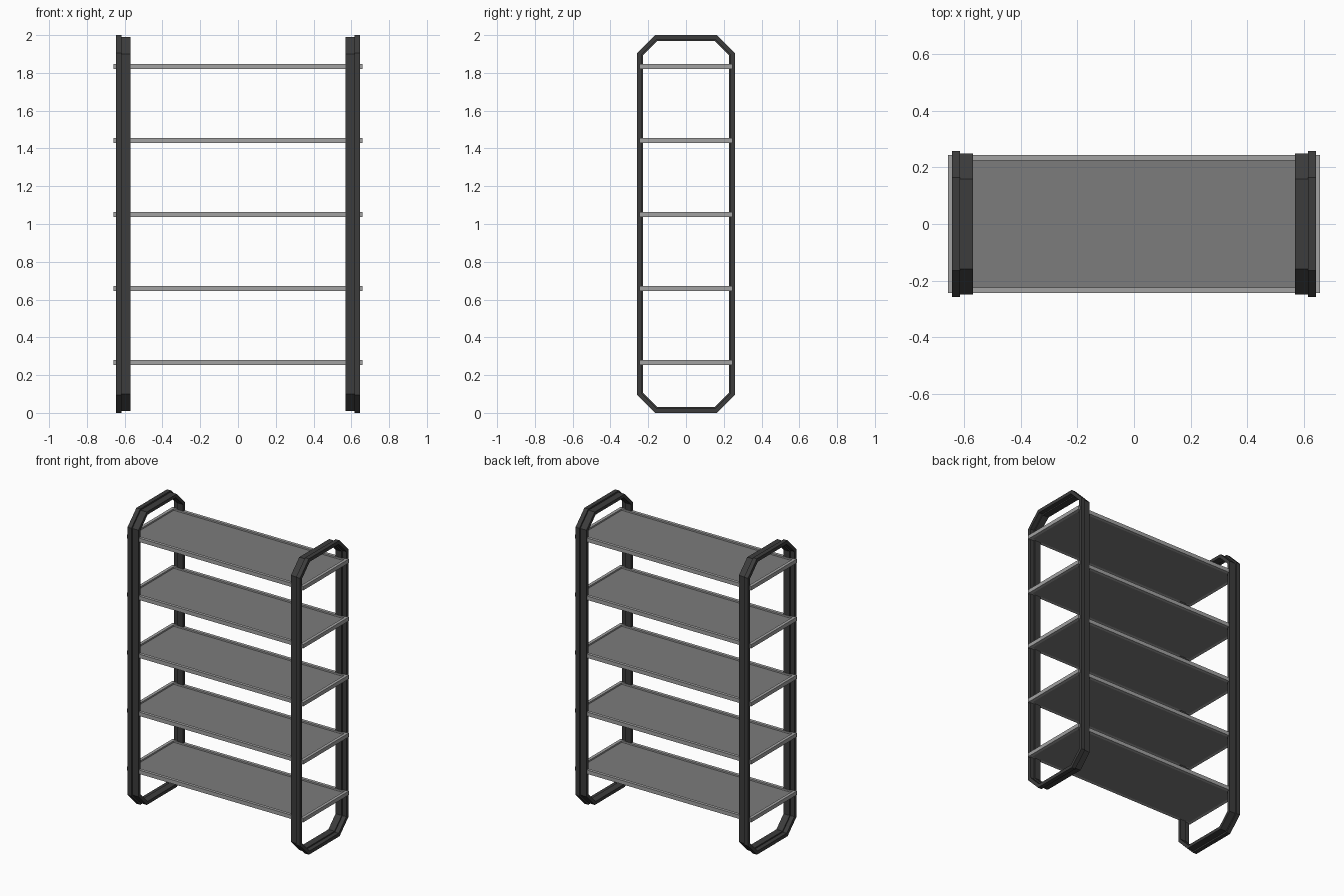
import bpy, bmesh

if "Cube" in bpy.data.objects:
    bpy.data.objects.remove(bpy.data.objects["Cube"])


def material(name, v):
    m = bpy.data.materials.new(name)
    m.diffuse_color = (v, v, v, 1)
    m.use_nodes = True
    m.node_tree.nodes["Principled BSDF"].inputs["Base Color"].default_value = m.diffuse_color
    return m


DARK = material("dark_metal", 0.045)
RIM = material("light_rim", 0.36)
DECK = material("grey_deck", 0.2)


def finish(name, bm, mat):
    bmesh.ops.recalc_face_normals(bm, faces=bm.faces)
    me = bpy.data.meshes.new(name)
    bm.to_mesh(me)
    bm.free()
    me.materials.append(mat)
    ob = bpy.data.objects.new(name, me)
    bpy.context.collection.objects.link(ob)
    return ob


def sweep(name, section, ring, mat):
    """Closed profile section swept round a closed ring."""
    bm = bmesh.new()
    rows = [[bm.verts.new(p) for p in ring(*s)] for s in section]
    for a, b in zip(rows, rows[1:] + rows[:1]):
        n = len(a)
        for i in range(n):
            j = (i + 1) % n
            bm.faces.new((a[i], a[j], b[j], b[i]))
    return finish(name, bm, mat)


def end_loop(x, d):
    """Chamfered upright loop at x, inset by d."""
    y, t, c = 0.259 - d, 1 - d, 0.095 - 0.586 * d
    pts = [(y - c, t), (y, t - c), (y, c - t), (y - c, -t),
           (c - y, -t), (-y, c - t), (-y, t - c), (c - y, t)]
    return [(x, py, pz + 1) for py, pz in pts]


# Stepped end frames: outer flange plus offset inner band
for side, s in (("left", -1), ("right", 1)):
    section = [(s * 0.645, 0), (s * 0.616, 0), (s * 0.616, 0.01), (s * 0.57, 0.01),
               (s * 0.57, 0.031), (s * 0.616, 0.031), (s * 0.616, 0.023), (s * 0.645, 0.023)]
    sweep(side + "_end_frame", section, end_loop, DARK)

# Five shelves, each a shallow tray with a raised rim
for k in range(5):
    zc = 0.266 + 0.392 * k

    def rect(d, z):
        x, y = 0.659 - d, 0.245 - d
        return [(x, y, zc + z), (-x, y, zc + z), (-x, -y, zc + z), (x, -y, zc + z)]

    sweep(f"shelf_rim_{k + 1}", [(0, -0.013), (0, 0.013), (0.021, 0.013), (0.021, -0.013)], rect, RIM)
    bm = bmesh.new()
    bmesh.ops.create_cube(bm, size=1)
    bmesh.ops.scale(bm, vec=(1.276, 0.448, 0.016), verts=bm.verts)
    bmesh.ops.translate(bm, vec=(0, 0, zc - 0.005), verts=bm.verts)
    finish(f"shelf_deck_{k + 1}", bm, DECK)
